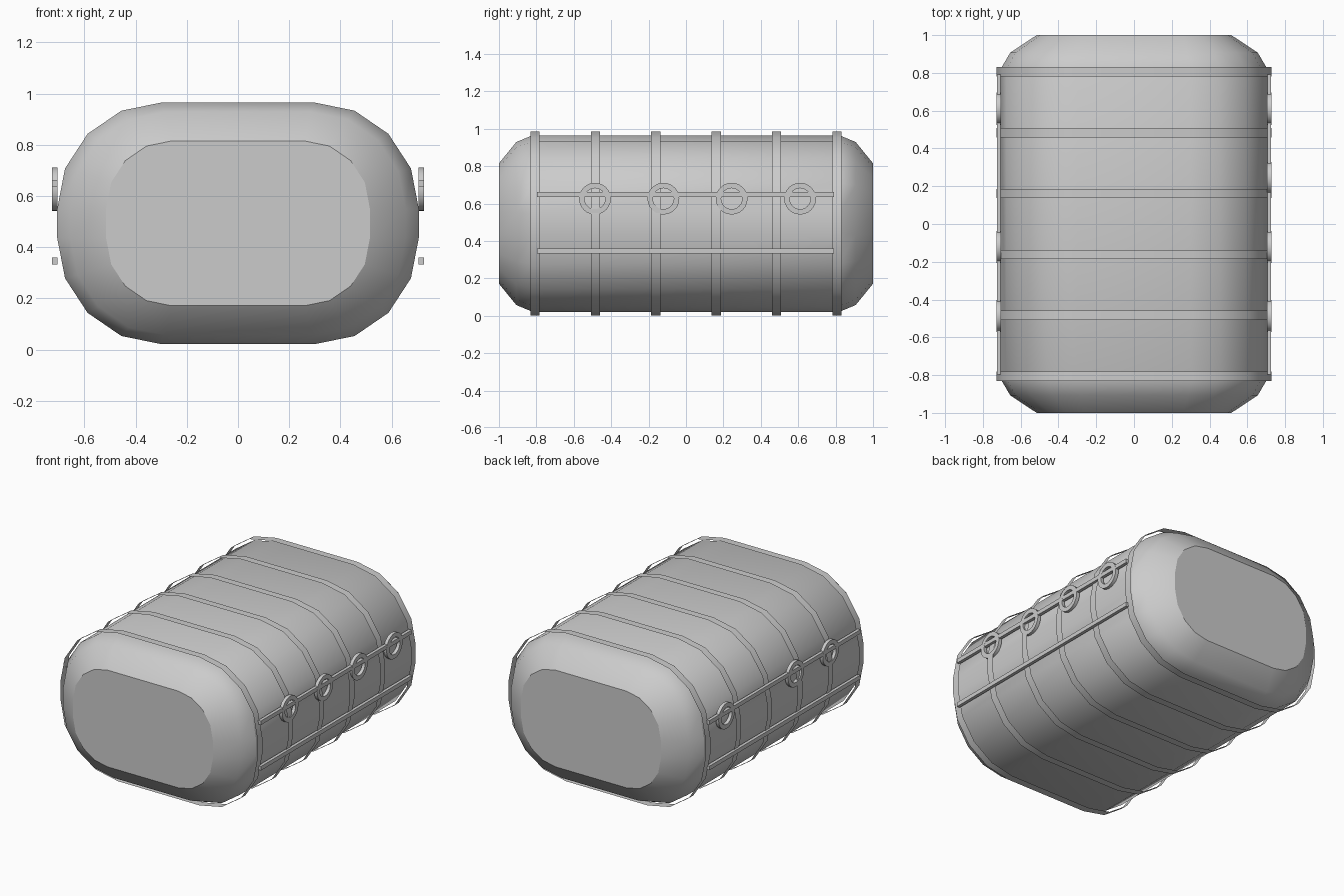
import bpy, bmesh, math

if "Cube" in bpy.data.objects:
    bpy.data.objects.remove(bpy.data.objects["Cube"])

CZ = 0.493                      # height of the tank axis
grey = bpy.data.materials.new("grey metal")
grey.diffuse_color = (0.6, 0.6, 0.6, 1)
grey.use_nodes = True
grey.node_tree.nodes["Principled BSDF"].inputs["Base Color"].default_value = grey.diffuse_color


def outline(w, h, fx, fz, n=4):
    """Rounded rectangle: half sizes w, h and half lengths of the flats fx, fz."""
    pts = []
    for q, (sx, sz) in enumerate([(1, 1), (-1, 1), (-1, -1), (1, -1)]):
        for i in range(n + 1):
            a = math.pi / 2 * (q + i / n)
            pts.append((sx * fx + (w - fx) * math.cos(a),
                        CZ + sz * fz + (h - fz) * math.sin(a)))
    return pts


def finish(name, bm, recalc=True):
    if recalc:
        bmesh.ops.recalc_face_normals(bm, faces=bm.faces)
    me = bpy.data.meshes.new(name)
    bm.to_mesh(me)
    bm.free()
    ob = bpy.data.objects.new(name, me)
    bpy.context.collection.objects.link(ob)
    me.materials.append(grey)
    bpy.ops.object.select_all(action='DESELECT')
    ob.select_set(True)
    bpy.context.view_layer.objects.active = ob
    bpy.ops.object.shade_smooth_by_angle(angle=math.radians(30))
    return ob


def loft(name, sections, caps):
    """Skin a row of (y, outline) sections."""
    bm = bmesh.new()
    loops = [[bm.verts.new((x, y, z)) for x, z in pts] for y, pts in sections]
    for a, b in zip(loops, loops[1:]):
        for i in range(len(a)):
            j = (i + 1) % len(a)
            bm.faces.new((a[i], a[j], b[j], b[i]))
    if caps:
        bm.faces.new(loops[0])
        bm.faces.new(loops[-1])
    return finish(name, bm, caps)


# Tank body with chamfered ends
end = outline(0.515, 0.322, 0.26, 0.06)
mid = outline(0.655, 0.436, 0.285, 0.057)
full = outline(0.707, 0.472, 0.30, 0.055)
loft("tank_body", [(-1, end), (-0.907, mid), (-0.82, full),
                   (0.82, full), (0.907, mid), (1, end)], True)

# Thin open straps standing clear of the body
strap = outline(0.727, 0.493, 0.30, 0.055)
for k in range(6):
    y = -0.807 + k * 0.3228
    loft(f"strap_{k + 1}", [(y + 0.025, strap), (y - 0.025, strap)], False)


def rail(name, side, z):
    bm = bmesh.new()
    bmesh.ops.create_cube(bm, size=1)
    for v in bm.verts:
        v.co = (side * 0.716 + v.co.x * 0.021, v.co.y * 1.587 - 0.003, z + v.co.z * 0.027)
    finish(name, bm)


def ring(name, side, y, z=0.626, ro=0.085, ri=0.056, n=24):
    bm = bmesh.new()
    section = [(0.705, ro), (0.727, ro), (0.727, ri), (0.705, ri)]
    loops = []
    for i in range(n):
        a = 2 * math.pi * i / n
        loops.append([bm.verts.new((side * x, y + r * math.cos(a), z + r * math.sin(a)))
                      for x, r in section])
    for i in range(n):
        a, b = loops[i], loops[(i + 1) % n]
        for j in range(4):
            k = (j + 1) % 4
            bm.faces.new((a[j], a[k], b[k], b[j]))
    finish(name, bm)


# Side rails and rings; the left side carries one ring fewer
for label, side, ys in (("right", 1, (-0.487, -0.121, 0.244, 0.610)),
                        ("left", -1, (-0.487, -0.121, 0.610))):
    rail(f"upper_rail_{label}", side, 0.649)
    rail(f"lower_rail_{label}", side, 0.346)
    for i, y in enumerate(ys):
        ring(f"ring_{label}_{i + 1}", side, y)
